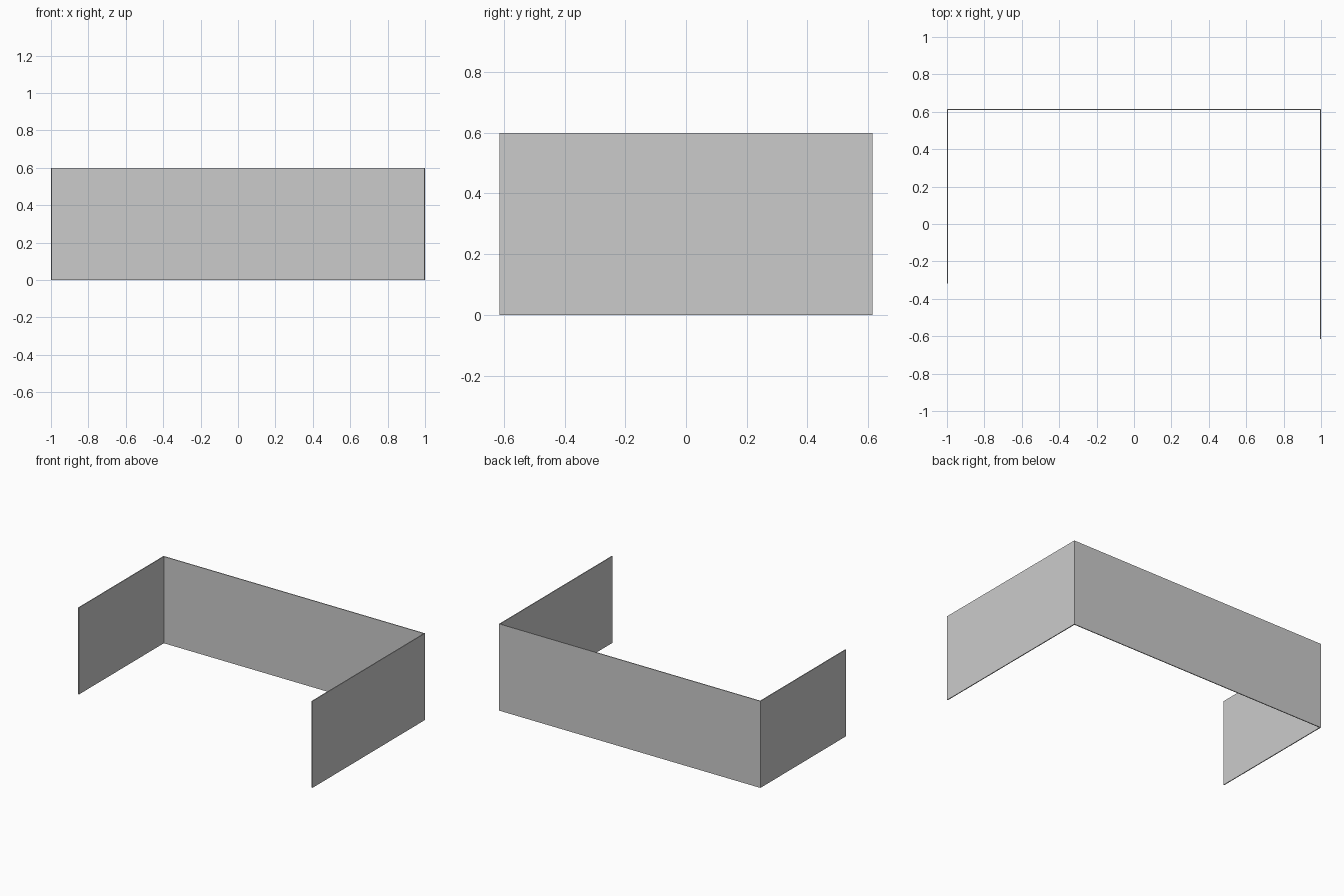
import bpy

cube = bpy.data.objects.get("Cube")
if cube:
    bpy.data.objects.remove(cube, do_unlink=True)

grey = bpy.data.materials.new("plain grey")
grey.use_nodes = True
colour = (0.6, 0.6, 0.6, 1)
grey.diffuse_color = colour
grey.node_tree.nodes["Principled BSDF"].inputs["Base Color"].default_value = colour

HEIGHT = 0.6
THICK = 0.006
HALF_X = 1.0
HALF_Y = 0.615


def panel(name, x0, x1, y0, y1):
    """Upright slab standing on the ground."""
    bpy.ops.mesh.primitive_cube_add(
        size=1, location=((x0 + x1) / 2, (y0 + y1) / 2, HEIGHT / 2))
    slab = bpy.context.object
    slab.name = name
    slab.scale = (x1 - x0, y1 - y0, HEIGHT)
    bpy.ops.object.transform_apply(location=False, rotation=False, scale=True)
    slab.data.materials.append(grey)


def side_wall(name, x0, front, count):
    """Row of equal panels running forward from the back wall."""
    back = HALF_Y - THICK
    step = (back - front) / count
    for i in range(count):
        panel(f"{name}_panel_{i + 1}", x0, x0 + THICK,
              front + i * step, front + (i + 1) * step)


# Back wall
count = 10
step = 2 * HALF_X / count
for i in range(count):
    x = -HALF_X + i * step
    panel(f"back_wall_panel_{i + 1}", x, x + step, HALF_Y - THICK, HALF_Y)

# Long left wall and shorter right wall
side_wall("left_wall", HALF_X - THICK, -HALF_Y, 6)
side_wall("right_wall", -HALF_X, -0.318, 5)
